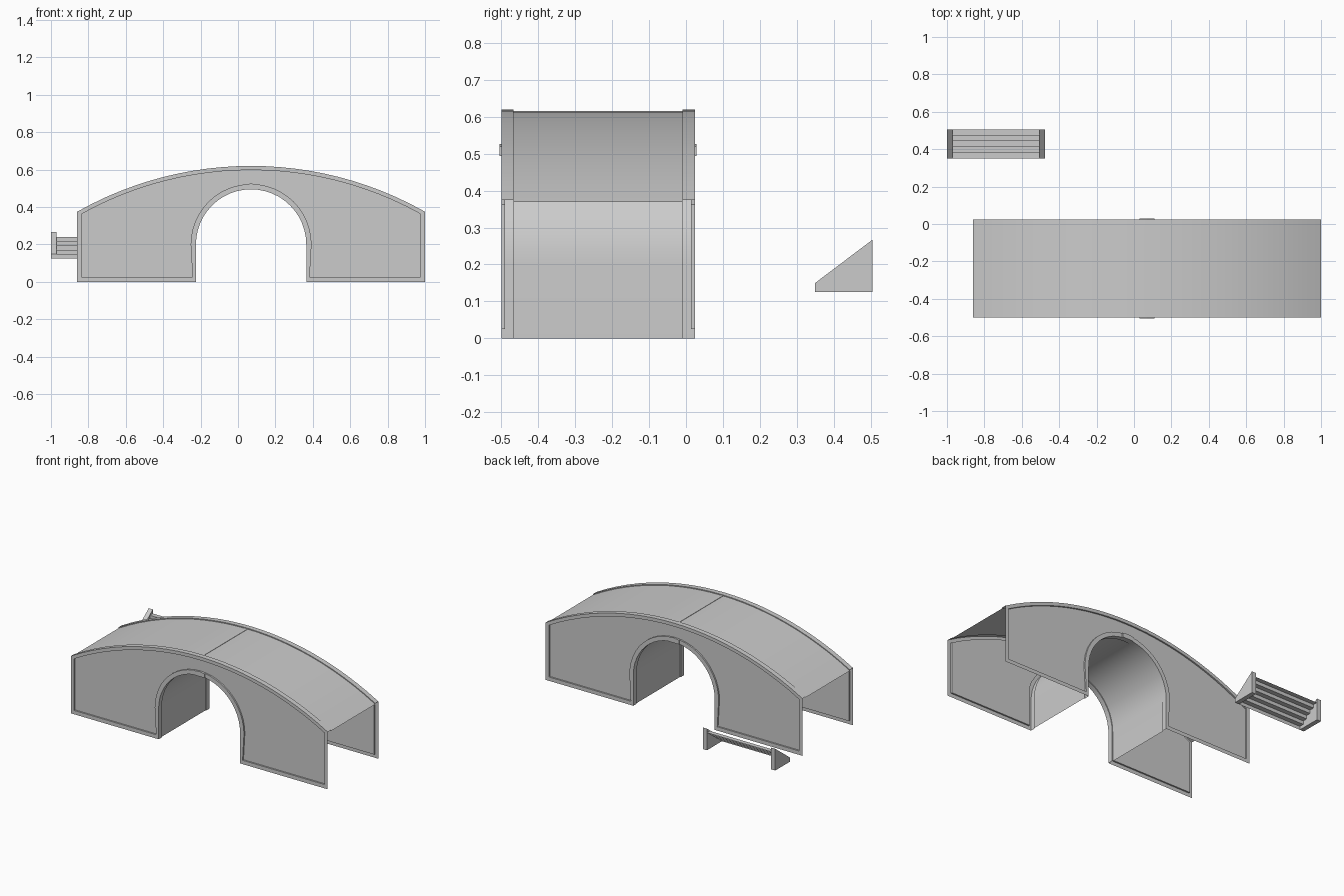
import bpy, bmesh
from math import sin, cos, pi, sqrt, radians

cube = bpy.data.objects.get("Cube")
if cube:
    bpy.data.objects.remove(cube, do_unlink=True)

stone = bpy.data.materials.new("grey_stone")
stone.use_nodes = True
COLOUR = (0.6, 0.6, 0.6, 1)
stone.diffuse_color = COLOUR
stone.node_tree.nodes["Principled BSDF"].inputs["Base Color"].default_value = COLOUR

CX = 0.07                      # bridge centre line
FRONT, BACK = -0.5, 0.024      # outer wall planes
MID = (FRONT + BACK) / 2
LIP = 0.033                    # parapet width
TOP_R, HALF = 1.888, 0.93
ARC, ARCH = 24, 24             # segments


def finish(name, bm, smooth=True):
    mesh = bpy.data.meshes.new(name)
    bm.to_mesh(mesh)
    bm.free()
    obj = bpy.data.objects.new(name, mesh)
    bpy.context.collection.objects.link(obj)
    mesh.materials.append(stone)
    if smooth:
        bpy.ops.object.select_all(action='DESELECT')
        obj.select_set(True)
        bpy.context.view_layer.objects.active = obj
        bpy.ops.object.shade_smooth_by_angle(angle=radians(25))
    return obj


def top_arc(half, crown, radius):
    pts = []
    for i in range(ARC + 1):
        u = half * (2 * i / ARC - 1)
        pts.append((CX + u, crown - radius + sqrt(radius ** 2 - u ** 2)))
    return pts


def arch_arc(radius):
    return [(CX + radius * cos(pi * i / ARCH), 0.2 + radius * sin(pi * i / ARCH))
            for i in range(ARCH + 1)]


def tunnel(radius, pier, base):
    return [(CX + pier, base)] + arch_arc(radius) + [(CX - pier, base)]


def outline(half, base, crown, radius, arch, pier):
    return ([(CX - half, base)] + top_arc(half, crown, radius)
            + [(CX + half, base)] + tunnel(arch, pier, base))


def ring(bm, pts, y):
    return [bm.verts.new((x, y, z)) for x, z in pts]


def bridge(bm, a, b, closed=False, flip=False):
    n = len(a)
    for i in range(n if closed else n - 1):
        j = (i + 1) % n
        quad = (a[i], a[j], b[j], b[i])
        bm.faces.new(quad[::-1] if flip else quad)


def mirror_y(bm):
    dup = bmesh.ops.duplicate(bm, geom=bm.verts[:] + bm.edges[:] + bm.faces[:])["geom"]
    for v in dup:
        if isinstance(v, bmesh.types.BMVert):
            v.co.y = 2 * MID - v.co.y
    bmesh.ops.reverse_faces(bm, faces=[f for f in dup if isinstance(f, bmesh.types.BMFace)])


# Side walls: raised frame around a recessed panel
bm = bmesh.new()
outer_pts = outline(HALF, 0, 0.62, TOP_R, 0.295, 0.295)
inner_pts = outline(0.907, 0.025, 0.598, TOP_R - 0.022, 0.323, 0.313)
outer = ring(bm, outer_pts, FRONT)
inner = ring(bm, inner_pts, FRONT)
sunk = ring(bm, inner_pts, FRONT + 0.01)
bridge(bm, outer, inner, closed=True, flip=True)
bridge(bm, inner, sunk, closed=True, flip=True)
bm.faces.new(sunk[::-1])
bmesh.ops.triangulate(bm, faces=[f for f in bm.faces if len(f.verts) > 4])
for f in bm.faces:
    f.normal_update()
mirror_y(bm)
finish("side_walls", bm)


# Sheets running across the bridge, with a small step beside each lip
def stepped_sheet(name, edge, sunk_edge, flip):
    bm = bmesh.new()
    rows = [ring(bm, edge, FRONT), ring(bm, edge, FRONT + LIP),
            ring(bm, sunk_edge, FRONT + LIP),
            ring(bm, sunk_edge, BACK - LIP),
            ring(bm, edge, BACK - LIP), ring(bm, edge, BACK)]
    for a, b in zip(rows, rows[1:]):
        bridge(bm, a, b, flip=flip)
    finish(name, bm)


stepped_sheet("deck", top_arc(HALF, 0.62, TOP_R), top_arc(HALF, 0.614, TOP_R), False)
stepped_sheet("arch_tunnel", tunnel(0.295, 0.295, 0), tunnel(0.3, 0.3, 0), False)


def prism(name, pts, start, end, axis):
    bm = bmesh.new()
    place = (lambda p, d: (p[0], d, p[1])) if axis == "y" else (lambda p, d: (d, p[0], p[1]))
    a = [bm.verts.new(place(p, start)) for p in pts]
    b = [bm.verts.new(place(p, end)) for p in pts]
    bridge(bm, a, b, closed=True)
    bm.faces.new(a[::-1])
    bm.faces.new(b)
    bmesh.ops.recalc_face_normals(bm, faces=bm.faces[:])
    return finish(name, bm, smooth=False)


# Joint strip across the deck
prism("deck_joint", [(0.057, 0.61), (0.077, 0.61), (0.077, 0.616), (0.057, 0.616)],
      FRONT + LIP, BACK - LIP, "y")

# Crown trim on both arch faces
crown = [(0.03, 0.493), (0.11, 0.493), (0.11, 0.52), (CX, 0.526), (0.03, 0.52)]
prism("front_crown_trim", crown, FRONT - 0.005, FRONT, "y")
prism("back_crown_trim", crown, BACK, BACK + 0.005, "y")

# Separate flight of steps: thin folded treads between two side boards
Y0, DEPTH, RISE, STEPS = 0.35, 0.031, 0.023, 5
side = [(Y0, 0.125), (0.505, 0.125), (0.505, 0.267), (Y0, 0.15)]
prism("step_side_right", side, -1.0, -0.97, "x")
prism("step_side_left", side, -0.505, -0.475, "x")

path = [(Y0, 0.125)]
for i in range(STEPS):
    z = 0.125 + RISE * (i + 1)
    path += [(Y0 + DEPTH * i, z), (Y0 + DEPTH * (i + 1), z)]
bm = bmesh.new()
left = [bm.verts.new((-0.97, y, z)) for y, z in path]
right = [bm.verts.new((-0.505, y, z)) for y, z in path]
bridge(bm, left, right, flip=True)
finish("step_treads", bm, smooth=False)
